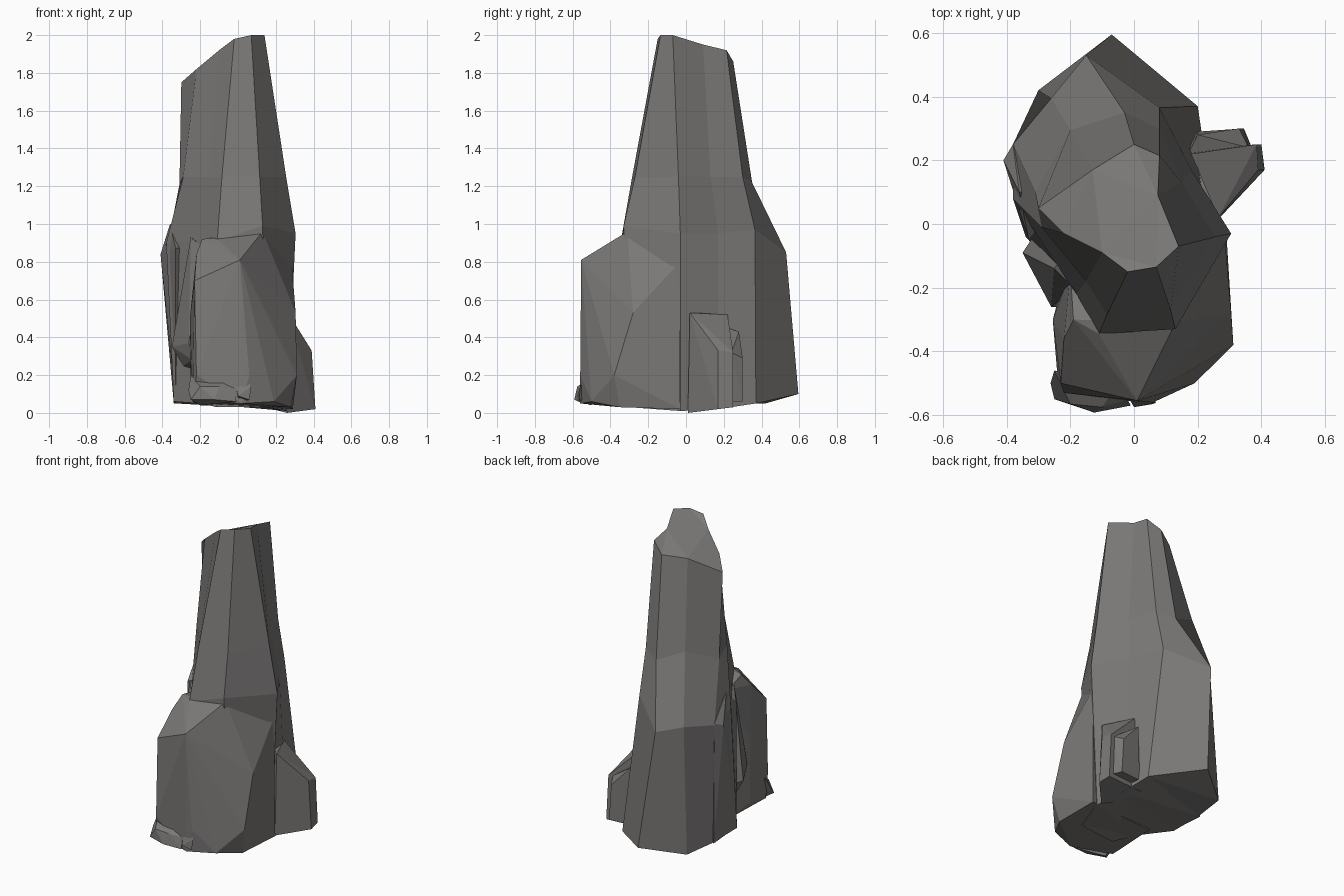
import bpy, bmesh

stone = bpy.data.materials.new("warm_grey_stone")
stone.diffuse_color = (0.2, 0.192, 0.187, 1)


def finish(name, bm):
    bmesh.ops.recalc_face_normals(bm, faces=bm.faces)
    mesh = bpy.data.meshes.new(name)
    bm.to_mesh(mesh)
    bm.free()
    mesh.materials.append(stone)
    obj = bpy.data.objects.new(name, mesh)
    bpy.context.collection.objects.link(obj)
    return obj


def loft(name, rings):
    """Skin a stack of rings and close both ends."""
    bm = bmesh.new()
    rows = [[bm.verts.new(p) for p in ring] for ring in rings]
    n = len(rows[0])
    for low, high in zip(rows, rows[1:]):
        for i in range(n):
            j = (i + 1) % n
            bm.faces.new((low[i], low[j], high[j], high[i]))
    caps = [bm.faces.new(rows[0][::-1]), bm.faces.new(rows[-1])]
    bmesh.ops.triangulate(bm, faces=caps)
    return finish(name, bm)


def chunk(name, corners):
    """Faceted stone: convex hull of a few corners."""
    bm = bmesh.new()
    for p in corners:
        bm.verts.new(p)
    bmesh.ops.convex_hull(bm, input=bm.verts)
    loose = [v for v in bm.verts if not v.link_faces]
    bmesh.ops.delete(bm, geom=loose, context='VERTS')
    bmesh.ops.dissolve_limit(bm, angle_limit=0.08, verts=bm.verts, edges=bm.edges)
    return finish(name, bm)


# Tall leaning pillar: base, shoulder, waist and slanted top
base = [(-.11, -.33, .03), (.15, -.3, .03), (.26, -.03, .01), (.23, .17, .02),
        (.2, .37, .05), (-.07, .595, .1), (-.3, .42, .05), (-.33, .2, .05),
        (-.34, -.04, .06), (-.2, -.2, .05)]
shoulder = [(-.11, -.345, .91), (.13, -.33, .99), (.305, -.03, .95), (.18, .17, .95),
            (.08, .365, .97), (-.15, .53, .85), (-.26, .395, .86), (-.38, .25, .85),
            (-.38, .08, .9), (-.18, -.22, .92)]
waist = [(-.085, -.285, 1.25), (.115, -.27, 1.25), (.255, -.04, 1.25), (.15, .13, 1.25),
         (.08, .3, 1.25), (-.03, .35, 1.22), (-.2, .295, 1.3), (-.31, .1, 1.21),
         (-.29, -.01, 1.25), (-.15, -.18, 1.25)]
top = [(-.02, -.15, 1.98), (.07, -.135, 2.0), (.14, -.07, 2.0), (.075, .09, 1.95),
       (.08, .215, 1.92), (.0, .25, 1.86), (-.13, .17, 1.84), (-.3, .05, 1.75),
       (-.22, -.03, 1.82), (-.1, -.09, 1.92)]
loft("pillar", [base, shoulder, waist, top])

# Left rib that widens the pillar below the shoulder
chunk("left_rib", [(-.41, .2, .84), (-.38, .25, .86), (-.36, .1, 1.0), (-.33, -.05, .87),
                   (-.34, .2, .05), (-.33, -.05, .06), (-.2, .1, .05), (-.2, .1, .9)])

# Big boulder leaning on the front
chunk("front_boulder", [
    (-.19, -.3, .92), (-.11, -.345, .92), (.01, -.555, .81), (.13, -.31, .96),
    (-.22, -.36, .84), (-.23, -.5, .7), (-.2, -.15, .88), (.285, -.04, .79),
    (.305, -.28, .53), (.312, -.38, .2), (.19, -.5, .06), (.06, -.56, .2),
    (.02, -.56, .05), (-.22, -.53, .2), (-.255, -.3, .5), (-.25, -.3, .1),
    (-.24, -.48, .06), (.295, -.03, .5), (.29, -.03, .02), (.28, -.35, .03),
    (-.2, -.1, .04)])

# Slab hanging on the left flank
chunk("left_slab", [
    (-.25, -.14, .93), (-.19, -.2, .88), (-.35, -.09, .35), (-.31, -.03, .34),
    (-.26, -.26, .37), (-.29, -.1, .25), (-.24, -.26, .28), (-.18, -.18, .2),
    (-.2, -.06, .9)])

# Side stone and its smaller neighbour on the right
chunk("right_stone", [
    (.265, .02, .53), (.18, .22, .52), (.26, .01, 0), (.39, .17, .33),
    (.41, .17, .02), (.385, .25, .32), (.4, .25, .03), (.14, .23, .03),
    (.14, .1, .53), (.14, .1, .03)])
chunk("right_stone_small", [
    (.2, .28, .43), (.17, .22, .45), (.33, .3, .29), (.36, .24, .32),
    (.345, .3, .06), (.37, .24, .06), (.2, .29, .06), (.15, .22, .06)])

# Rubble at the front foot
chunk("rubble_left", [
    (-.25, -.46, .2), (-.262, -.5, .12), (-.25, -.55, .07), (-.2, -.5, .04),
    (-.125, -.592, .07), (-.01, -.57, .06), (-.02, -.555, .13), (-.05, -.5, .19),
    (-.2, -.565, .14), (-.1, -.575, .14)])
chunk("rubble_right", [
    (-.02, -.54, .17), (.03, -.54, .2), (.07, -.56, .14), (.06, -.565, .07),
    (.0, -.575, .09), (.0, -.5, .05)])
